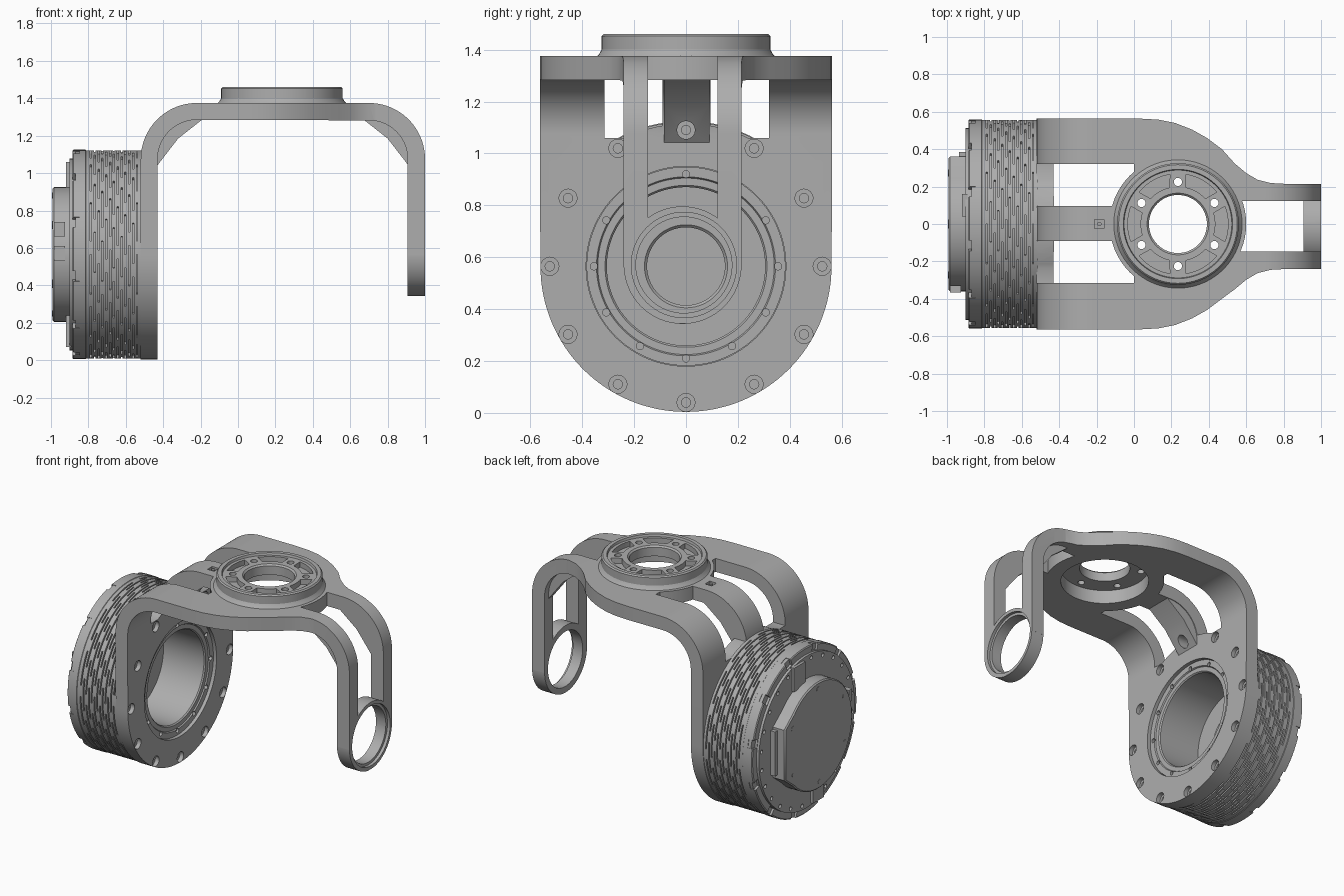
import bpy, bmesh
from math import sin, cos, pi, tau, atan2, sqrt
from mathutils import Matrix, Vector

if "Cube" in bpy.data.objects:
    bpy.data.objects.remove(bpy.data.objects["Cube"])

grey = bpy.data.materials.new("machined_grey")
grey.use_nodes = True
grey.diffuse_color = (0.42, 0.42, 0.42, 1)
grey.node_tree.nodes["Principled BSDF"].inputs["Base Color"].default_value = (0.42, 0.42, 0.42, 1)

AXIS_Z = 0.565      # height of the motor axis
FLANGE_X = 0.235    # centre of the top flange
TO_X = Matrix(((0, 0, 1), (1, 0, 0), (0, 1, 0))).to_4x4()   # local (x, y, z) -> world (y, z, x)
TO_Y = Matrix(((1, 0, 0), (0, 0, 1), (0, 1, 0))).to_4x4()   # local (x, y, z) -> world (x, z, y)


def finish(bm, name):
    bmesh.ops.recalc_face_normals(bm, faces=bm.faces)
    mesh = bpy.data.meshes.new(name)
    bm.to_mesh(mesh)
    bm.free()
    mesh.materials.append(grey)
    ob = bpy.data.objects.new(name, mesh)
    bpy.context.collection.objects.link(ob)
    return ob


def prism(name, outline, low, high, turn=Matrix()):
    """Flat outline extruded along the local z axis."""
    bm = bmesh.new()
    face = bm.faces.new([bm.verts.new((u, v, low)) for u, v in outline])
    ext = bmesh.ops.extrude_face_region(bm, geom=[face])["geom"]
    bmesh.ops.translate(bm, vec=(0, 0, high - low), verts=[g for g in ext if isinstance(g, bmesh.types.BMVert)])
    bmesh.ops.transform(bm, matrix=turn, verts=bm.verts)
    return finish(bm, name)


def arc(cx, cy, r, start, end, n=24):
    return [(cx + r * cos(start + (end - start) * i / n), cy + r * sin(start + (end - start) * i / n))
            for i in range(n + 1)]


def disc(name, cx, cy, r, low, high, turn=Matrix(), n=64):
    return prism(name, arc(cx, cy, r, 0, tau, n)[:-1], low, high, turn)


def box(name, x, y, z):
    return prism(name, [(x[0], y[0]), (x[1], y[0]), (x[1], y[1]), (x[0], y[1])], z[0], z[1])


def lathe(name, profile, turn, seg=96):
    """Closed profile of (radius, height) points spun about the local z axis."""
    bm = bmesh.new()
    vs = [bm.verts.new((r, 0, h)) for r, h in profile]
    es = [bm.edges.new((a, b)) for a, b in zip(vs, vs[1:] + vs[:1])]
    bmesh.ops.spin(bm, geom=vs + es, cent=(0, 0, 0), axis=(0, 0, 1), angle=tau, steps=seg, use_duplicate=False)
    bmesh.ops.remove_doubles(bm, verts=bm.verts, dist=0.0002)
    bmesh.ops.transform(bm, matrix=turn, verts=bm.verts)
    return finish(bm, name)


def join(name, obs):
    """Merge several separate cutters into one."""
    bm = bmesh.new()
    for ob in obs:
        bm.from_mesh(ob.data)
        bpy.data.objects.remove(ob)
    return finish(bm, name)


def combine(ob, tool, op="DIFFERENCE"):
    mod = ob.modifiers.new("shape", "BOOLEAN")
    mod.operation, mod.object, mod.solver = op, tool, "EXACT"
    dg = bpy.context.evaluated_depsgraph_get()
    mesh = bpy.data.meshes.new_from_object(ob.evaluated_get(dg))
    ob.modifiers.clear()
    ob.data = mesh
    bpy.data.objects.remove(tool)
    return ob


def bolt_circle(cx, cy, radius, count, r, low, high, turn, phase=0.0):
    return join("bolt_holes", [disc("hole", cx + radius * cos(phase + tau * i / count),
                                    cy + radius * sin(phase + tau * i / count), r, low, high, turn, 16)
                               for i in range(count)])


ON_AXIS = Matrix.Translation((0, 0, AXIS_Z)) @ TO_X
ON_FLANGE = Matrix.Translation((FLANGE_X, 0, 0))

# Bracket: bent strip, trimmed by its plan outline and the round lower leg
strip = ([(-0.52, -0.1)] + arc(-0.22, 1.075, 0.30, pi, pi / 2) + arc(0.70, 1.075, 0.30, pi / 2, 0)
         + [(1.0, 0.56), (0.907, 0.56)] + arc(0.70, 1.075, 0.207, 0, pi / 2)
         + arc(-0.22, 1.075, 0.21, pi / 2, pi) + [(-0.43, -0.1)])
bracket = prism("bracket", strip, -0.7, 0.7, TO_Y)
edge = [(0.04, 0.563), (0.13, 0.558), (0.22, 0.54), (0.31, 0.505), (0.39, 0.46), (0.47, 0.4),
        (0.54, 0.335), (0.6, 0.285), (0.66, 0.25), (0.73, 0.232), (0.82, 0.227), (1.1, 0.227)]
plan = [(-0.7, 0.563)] + edge
plan = [(x, y - (0.013 if x > 0.5 else 0)) for x, y in plan] + \
       [(x, -y - (0.013 if x > 0.5 else 0)) for x, y in reversed(plan)]
combine(bracket, prism("plan", plan, -0.5, 2), "INTERSECT")
leg = arc(0, AXIS_Z, 0.561, -pi, 0, 64) + [(0.564, 1.1), (0.564, 2), (-0.564, 2), (-0.564, 1.1)]
combine(bracket, prism("leg", leg, -1, 2, TO_X), "INTERSECT")
combine(bracket, disc("arm_end", -0.013, 0.57, 0.227, 0.907, 1.0, TO_X), "UNION")

# Inner corner ribs on the arms
rib = [(0.912, 1.04), (0.80, 1.185), (0.66, 1.295), (0.75, 1.32), (0.875, 1.25), (0.945, 1.1)]
for low, high in ((-0.2, -0.13), (0.11, 0.17)):
    combine(bracket, prism("rib", rib, low, high, TO_Y), "UNION")
combine(bracket, prism("rib", [(0.48 - x, z) for x, z in rib], -0.085, 0.09, TO_Y), "UNION")

# Windows on the wide side
for low, high in ((-0.315, -0.09), (0.095, 0.32)):
    window = box("window", (-0.7, 0.0), (low, high), (1.06, 1.6))
    combine(window, disc("keep", FLANGE_X, 0, 0.365, 0.9, 2))
    combine(window, disc("keep", 0, AXIS_Z, 0.55, -1, 0.2, TO_X))
    combine(bracket, window)

# Long slot and bearing eye in the narrow arm
slot = box("slot", (0.5, 1.1), (-0.147, 0.122), (0.7, 1.6))
combine(slot, disc("keep", FLANGE_X, 0, 0.365, 0.5, 2))
combine(slot, disc("keep", -0.013, 0.57, 0.226, 0.4, 1.2, TO_X))
combine(bracket, slot)
combine(bracket, disc("eye", -0.008, 0.57, 0.185, 0.8, 1.2, TO_X))
combine(bracket, lathe("eye_step", [(0, 0.98), (0.203, 0.98), (0.203, 1.1), (0, 1.1)],
                       Matrix.Translation((0, -0.008, 0.57)) @ TO_X, 64))
toe = [(0.965, 0.3), (1.1, 0.3), (1.1, 0.475)]
combine(bracket, prism("toe_chamfer", toe, -0.3, 0.3, TO_Y))

# Motor opening with counterbored screws around it, small sensor recess on top
combine(bracket, disc("opening", 0, 0, 0.385, -0.7, -0.3, ON_AXIS, 96))
combine(bracket, bolt_circle(0, 0, 0.525, 12, 0.035, -0.458, -0.3, ON_AXIS, pi / 2))
combine(bracket, bolt_circle(0, 0, 0.525, 12, 0.018, -0.49, -0.3, ON_AXIS, pi / 2))
combine(bracket, disc("flange_seat", FLANGE_X, 0, 0.27, 1.2, 1.5, n=96))
combine(bracket, box("sensor_recess", (-0.21, -0.16), (-0.025, 0.025), (1.355, 1.5)))
sensor = disc("sensor_stud", -0.185, 0, 0.012, 1.35, 1.372, n=16)

# Top flange: turned ring with a recessed face, pockets and six bolts
flange = lathe("top_flange", [(0.155, 1.375), (0.28, 1.375), (0.28, 1.37), (0.348, 1.37), (0.335, 1.383),
                              (0.325, 1.4), (0.325, 1.452), (0.317, 1.46), (0.292, 1.46), (0.288, 1.445),
                              (0.165, 1.445), (0.155, 1.435)], ON_FLANGE)
pockets = []
for i in range(6):
    mid = tau * i / 6
    pockets.append(prism("pocket", arc(FLANGE_X, 0, 0.268, mid - 0.36, mid + 0.36, 10)
                         + arc(FLANGE_X, 0, 0.2, mid + 0.3, mid - 0.3, 10), 1.41, 1.6))
combine(flange, join("pockets", pockets))
combine(flange, bolt_circle(FLANGE_X, 0, 0.225, 6, 0.022, 1.2, 1.6, Matrix(), pi / 6))

# Motor drum: turned shell with rows of staggered slits pressed into the fins
rows = 13
fins = []
for i in range(rows):
    x = -0.79 + i * 0.0205
    fins += [(0.557, x), (0.557, x + 0.008)]
shell = [(0, -0.87), (0.557, -0.87)] + fins + [(0.557, -0.515), (0.383, -0.515), (0.383, -0.452),
         (0.345, -0.452), (0.34, -0.46), (0.312, -0.46), (0.305, -0.468), (0.305, -0.77), (0.16, -0.77),
         (0.15, -0.78), (0.15, -0.81), (0, -0.81)]
drum = lathe("motor_drum", shell, ON_AXIS, 144)
bm = bmesh.new()
bm.from_mesh(drum.data)
slits = []
for f in bm.faces:
    c = f.calc_center_median()
    row, rest = divmod((c.x + 0.79) / 0.0205, 1)
    seg = int((atan2(c.z - AXIS_Z, c.y) + pi) / tau * 144)
    if 0 <= row < rows and rest < 0.39 and abs(f.normal.x) < 0.1 and Vector((c.y, c.z - AXIS_Z)).length > 0.5 \
            and (seg + int(row) * 5) % 12 < 9:
        slits.append(f)
ext = bmesh.ops.extrude_face_region(bm, geom=slits)["geom"]
for v in [g for g in ext if isinstance(g, bmesh.types.BMVert)]:
    v.co.y *= 0.97
    v.co.z = AXIS_Z + (v.co.z - AXIS_Z) * 0.97
bmesh.ops.delete(bm, geom=slits, context="FACES")
bm.to_mesh(drum.data)
bm.free()
combine(drum, bolt_circle(0, 0, 0.355, 12, 0.014, -0.48, -0.3, ON_AXIS, pi / 2))

# Rear rim with notches and screw holes
rim = lathe("rear_rim", [(0.44, -0.885), (0.553, -0.885), (0.56, -0.88), (0.56, -0.815), (0.552, -0.808),
                         (0.44, -0.808)], ON_AXIS)
notches = []
for i in range(12):
    n = box("notch", (-1, -0.848), (-0.028, 0.028), (0.515, 0.7))
    n.data.transform(Matrix.Translation((0, 0, AXIS_Z)) @ Matrix.Rotation(tau * (i + 0.4) / 12, 4, "X"))
    notches.append(n)
combine(rim, join("notches", notches))
plate = disc("rear_plate", 0, 0, 0.512, -0.902, -0.86, ON_AXIS, 96)
combine(plate, bolt_circle(0, 0, 0.485, 24, 0.013, -1, -0.885, ON_AXIS, 0.1))

# Rear cover with one flat side, its screws and the connector blocks
a = 0.75
cover_outline = arc(0, 0, 0.36, a, tau - a, 64) + [(0.36, -0.17), (0.36, 0.17)]
cover = prism("rear_cover", cover_outline, -0.992, -0.89, ON_AXIS)
bev = cover.modifiers.new("edge", "BEVEL")
bev.width, bev.segments, bev.limit_method, bev.angle_limit = 0.008, 1, "ANGLE", 1.0
screws = bolt_circle(0, 0, 0.315, 6, 0.016, -0.9935, -0.985, ON_AXIS, 0.5)
screws.name = "cover_screws"
for i, z in enumerate((0.5, 0.63)):
    box(f"connector_{i + 1}", (-0.985, -0.925), (-0.366, -0.33), (z + 0.03, z + 0.11))
connector_rail = box("connector_rail", (-0.935, -0.89), (0.3, 0.385), (0.42, 0.72))
for name, y, z in (("upper_block", (0.04, 0.16), (0.9, 1.06)), ("lower_block", (-0.16, -0.04), (0.07, 0.24))):
    box(name, (-0.92, -0.89), y, z)

# Smooth shading with sharp machined edges
for ob in bpy.context.scene.objects:
    if ob.type == "MESH":
        bpy.ops.object.select_all(action="DESELECT")
        ob.select_set(True)
        bpy.context.view_layer.objects.active = ob
        bpy.ops.object.shade_smooth_by_angle(angle=0.5)
